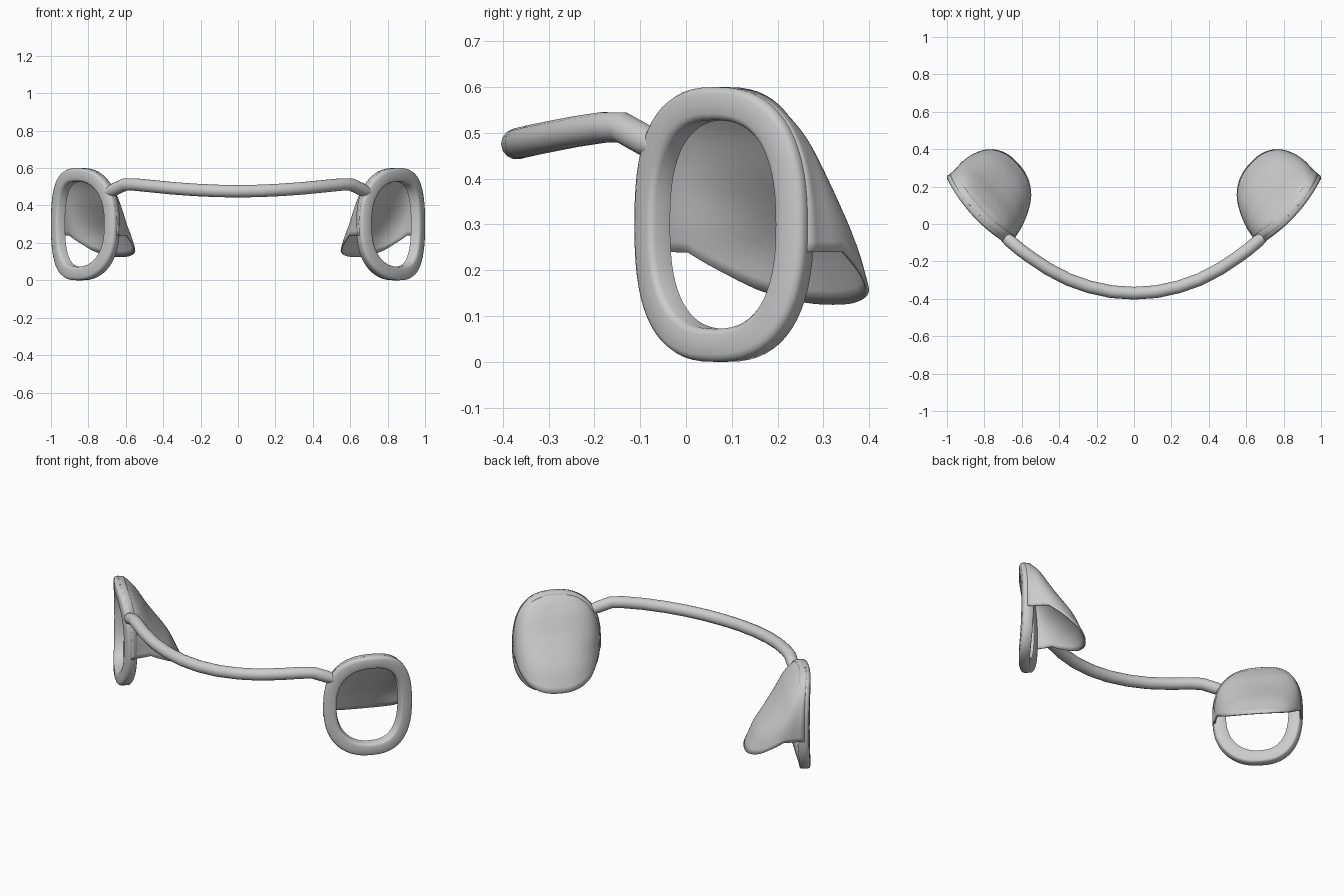
import bpy, bmesh, math
from mathutils import Vector

if "Cube" in bpy.data.objects:
    bpy.data.objects.remove(bpy.data.objects["Cube"])

# Local frame of the right-hand ring: U along its width, N pointing back into the hood
CENTER = Vector((0.833, 0.068, 0.0))
U = Vector((0.68, 0.733, 0.0))
N = Vector((-0.733, 0.68, 0.0))
BEND = 0.038


def place(u, n, z):
    """Local to world; the ring face is bowed outwards and the bow fades with depth."""
    fade = max(0, 1 - max(0, n - 0.03) / 0.22)
    f = u / 0.255
    bow = -BEND * (1 - f * f) * fade
    pinch = -2 * BEND / 0.255 * f * min(n, 0.06) * fade
    return CENTER + U * (u + pinch) + N * (n + bow) + Vector((0, 0, z))


def spow(v, p):
    return math.copysign(abs(v) ** p, v)


def lerp_table(table, z):
    for (z0, d0), (z1, d1) in zip(table, table[1:]):
        if z <= z1:
            t = max(0, (z - z0) / (z1 - z0))
            return d0 + (d1 - d0) * t
    return table[-1][1]


def grid_object(name, rows, wrap_rows=False, wrap_cols=False, mirror=False, angle=50):
    """Skin rows of points into a quad mesh."""
    bm = bmesh.new()
    vs = [[bm.verts.new(p) for p in row] for row in rows]
    nr, nc = len(vs), len(vs[0])
    for i in range(nr if wrap_rows else nr - 1):
        for j in range(nc if wrap_cols else nc - 1):
            a, b = (i + 1) % nr, (j + 1) % nc
            bm.faces.new((vs[i][j], vs[i][b], vs[a][b], vs[a][j]))
    if wrap_cols and not wrap_rows:
        bm.faces.new(vs[0])
        bm.faces.new(vs[-1])
    bmesh.ops.remove_doubles(bm, verts=bm.verts, dist=1e-5)
    bmesh.ops.recalc_face_normals(bm, faces=bm.faces)
    me = bpy.data.meshes.new(name)
    bm.to_mesh(me)
    bm.free()
    ob = bpy.data.objects.new(name, me)
    bpy.context.collection.objects.link(ob)
    bpy.ops.object.select_all(action='DESELECT')
    ob.select_set(True)
    bpy.context.view_layer.objects.active = ob
    bpy.ops.object.shade_smooth_by_angle(angle=math.radians(angle))
    if mirror:
        ob.modifiers.new("mirror", 'MIRROR')
    return ob


# Rings: rounded-rectangle section swept round a superellipse (inset, depth)
section = [(0.0, 0.014), (0.005, 0.004), (0.015, 0.0), (0.058, 0.0), (0.067, 0.004),
           (0.072, 0.014), (0.072, 0.052), (0.065, 0.056), (0.007, 0.056), (0.0, 0.05)]
rows = []
for i in range(64):
    a = 2 * math.pi * i / 64
    c, s = spow(math.cos(a), 2 / 2.5), spow(math.sin(a), 2 / 2.5)
    shift = 0.015 * abs(s) ** 3
    rows.append([place((0.255 - o) * c + shift, n, 0.3 + (0.3 - o) * s) for o, n in section])
grid_object("eye_ring", rows, wrap_rows=True, wrap_cols=True, mirror=True)

# Hoods: half-elliptical shells, shallow at the ring top, deep at the open bottom rim
depth = [(0.12, 0.335), (0.24, 0.28), (0.33, 0.222), (0.41, 0.172),
         (0.5, 0.125), (0.56, 0.085), (0.599, 0.045)]
rim = [(0.15, 0.24), (0.23, 0.195), (0.28, 0.16), (0.34, 0.125)]
rows = []
for k in range(25):
    s = math.sin(math.pi / 2 * k / 24)
    row = []
    for j in range(41):
        th = math.pi * j / 40
        su = spow(math.cos(th), 2 / 2.4)
        sn = abs(math.sin(th)) ** (2 / 2.4)
        zr = lerp_table(rim, 0.335 * sn)
        z = zr + (0.599 - zr) * s
        h = max(0, z - 0.3) / 0.3
        w = 0.257 * (1 - h ** 2.5) ** (1 / 2.5)
        shift = 0.015 * h ** 3 + 0.045 * sn * (1 - h)
        n = 0.022 + (lerp_table(depth, z) - 0.022) * sn
        row.append(place(w * su + shift, n, z))
    rows.append(row)
hood = grid_object("hood", rows, mirror=True)
hood.modifiers.new("thickness", 'SOLIDIFY').thickness = 0.008

# Bridge: round bar bowed forward between the two rings
half = [(0.712, -0.05, 0.462), (0.665, -0.09, 0.484), (0.605, -0.14, 0.512),
        (0.55, -0.18, 0.512), (0.46, -0.24, 0.503), (0.35, -0.297, 0.492),
        (0.24, -0.336, 0.484), (0.12, -0.362, 0.478)]
path = [Vector(p) for p in half] + [Vector((0, -0.37, 0.476))]
path += [Vector((-x, y, z)) for x, y, z in reversed(half)]
rows = []
for i, p in enumerate(path):
    t = (path[min(i + 1, len(path) - 1)] - path[max(i - 1, 0)]).normalized()
    side = t.cross(Vector((0, 0, 1))).normalized()
    up = side.cross(t)
    r = 0.024 if i in (0, len(path) - 1) else 0.034
    rows.append([p + side * r * math.cos(a) + up * r * math.sin(a)
                 for a in (2 * math.pi * j / 14 for j in range(14))])
grid_object("bridge_bar", rows, wrap_cols=True)
